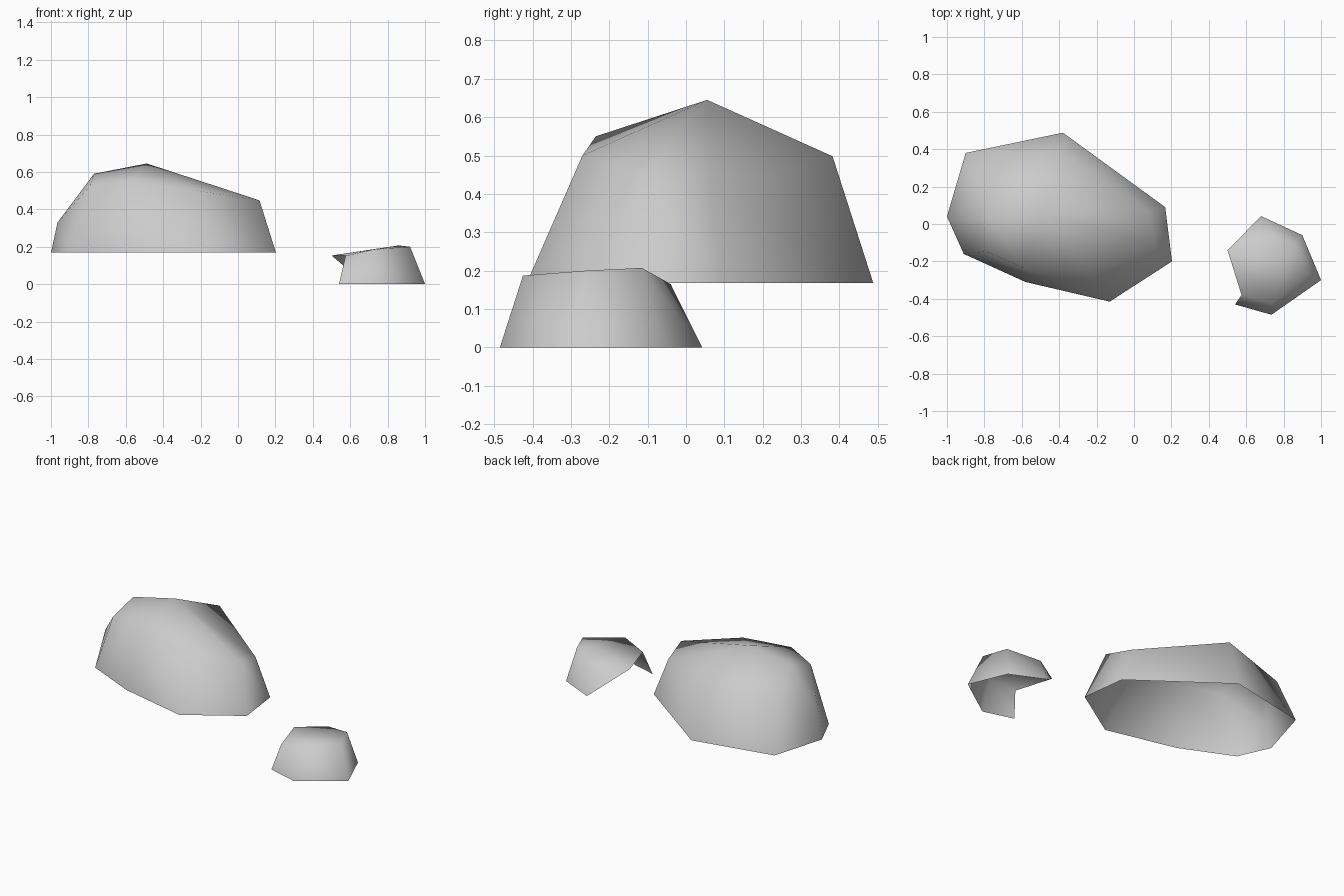
import bpy, bmesh
from mathutils import Vector

if "Cube" in bpy.data.objects:
    bpy.data.objects.remove(bpy.data.objects["Cube"], do_unlink=True)

# Single stone colour
STONE = (0.6, 0.6, 0.6, 1.0)
stone = bpy.data.materials.new("stone_grey")
stone.use_nodes = True
stone.diffuse_color = STONE
stone.node_tree.nodes["Principled BSDF"].inputs["Base Color"].default_value = STONE


def rock(name, base, base_z, crown, openings):
    """Wrap a shell round a base outline and crown corners, then open it
    wherever a face points along one of the (direction, threshold) openings."""
    bm = bmesh.new()
    for x, y in base:
        bm.verts.new((x, y, base_z))
    for corner in crown:
        bm.verts.new(corner)
    bmesh.ops.convex_hull(bm, input=bm.verts[:])
    bmesh.ops.recalc_face_normals(bm, faces=bm.faces[:])
    bm.normal_update()
    cut = [f for f in bm.faces
           if any(f.normal.dot(Vector(d)) > limit for d, limit in openings)]
    bmesh.ops.delete(bm, geom=cut, context='FACES')
    for f in bm.faces:
        f.smooth = True
    mesh = bpy.data.meshes.new(name)
    bm.to_mesh(mesh)
    bm.free()
    mesh.materials.append(stone)
    obj = bpy.data.objects.new(name, mesh)
    bpy.context.collection.objects.link(obj)
    return obj


DOWN, SIDE = (0, 0, -1), (-1, 0, 0)

# Large boulder, open underneath
rock("large_rock",
     [(-1, .04), (-.9, .38), (-.38, .488), (.167, .09),
      (.203, -.2), (-.13, -.415), (-.58, -.31), (-.91, -.16)], .168,
     [(-.488, .055, .645), (-.77, .03, .59), (-.59, -.235, .55),
      (-.79, -.147, .526), (-.22, -.27, .5), (.115, -.115, .448),
      (.077, .071, .41), (-.4, .382, .498), (-.85, .27, .455),
      (-.965, .025, .33)],
     [(DOWN, .5)])

# Small boulder, open underneath and along its inner side
rock("small_rock",
     [(.54, -.43), (.735, -.485), (1, -.3), (.9, -.06), (.68, .042)], 0,
     [(.5, -.14, .153), (.575, -.38, .152), (.735, -.425, .187),
      (.92, -.26, .2), (.86, -.115, .207), (.67, -.04, .165)],
     [(DOWN, .3), (SIDE, .8)])
